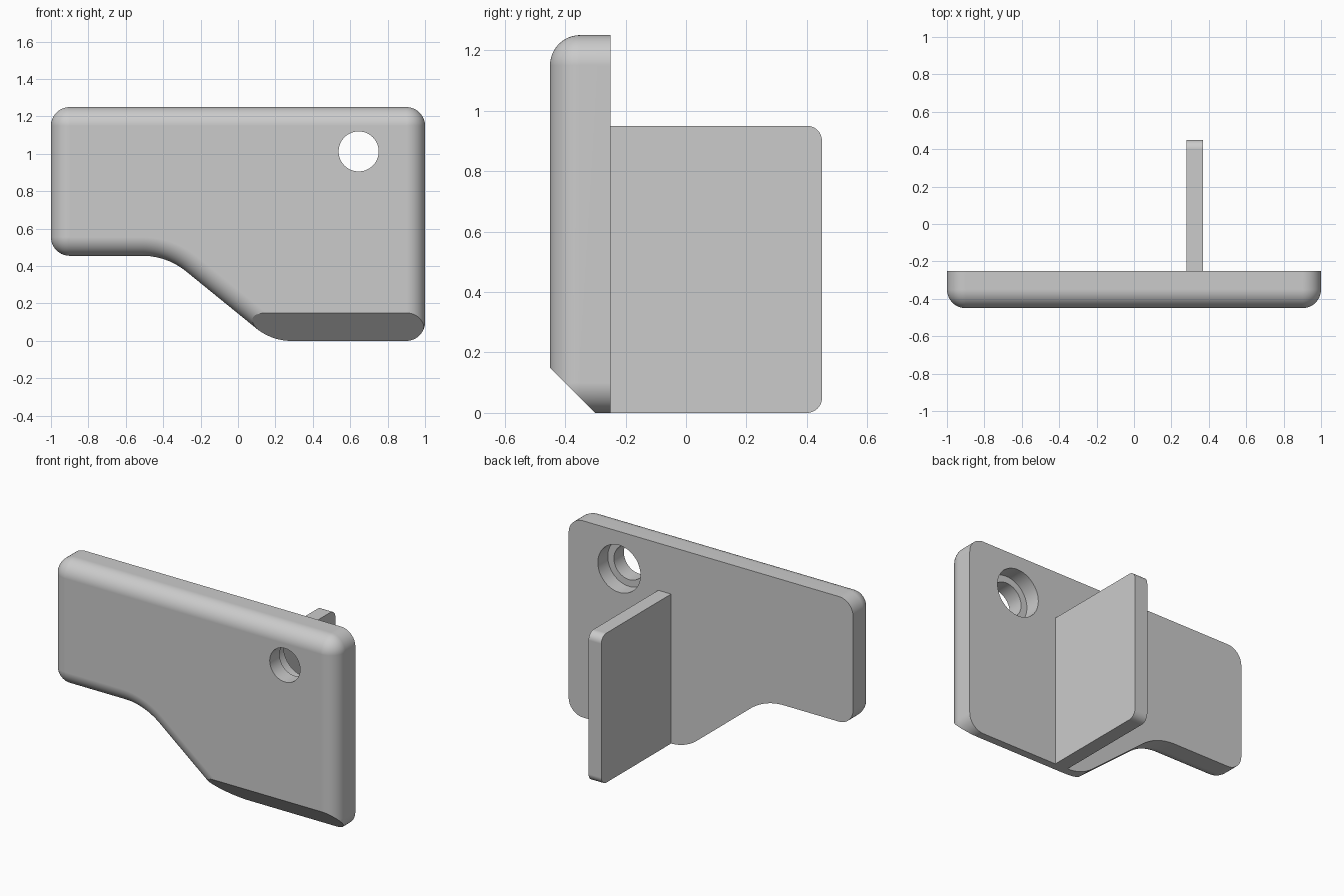
import bpy, bmesh, math
from mathutils import Vector

if "Cube" in bpy.data.objects:
    bpy.data.objects.remove(bpy.data.objects["Cube"], do_unlink=True)

grey = bpy.data.materials.new("light grey")
grey.use_nodes = True
grey.diffuse_color = (0.6, 0.6, 0.6, 1)
grey.node_tree.nodes["Principled BSDF"].inputs["Base Color"].default_value = (0.6, 0.6, 0.6, 1)

FRONT, BACK = -0.45, -0.25


def rounded(corners, inset=0.0, steps=12):
    """Counter-clockwise outline with rounded corners, moved inward by inset."""
    points = []
    for i, (x, y, radius) in enumerate(corners):
        p = Vector((x, y))
        to_prev = (Vector(corners[i - 1][:2]) - p).normalized()
        to_next = (Vector(corners[(i + 1) % len(corners)][:2]) - p).normalized()
        half = to_prev.angle(to_next) / 2
        turn = -to_prev.x * to_next.y + to_prev.y * to_next.x
        side = 1 if turn > 0 else -1
        centre = p + (to_prev + to_next).normalized() * radius / math.sin(half)
        r = max(radius - side * inset, 0)
        normal = Vector((-to_prev.y, to_prev.x)) * side
        start = math.atan2(normal.y, normal.x)
        sweep = side * (math.pi - 2 * half)
        for k in range(steps + 1):
            a = start + sweep * k / steps
            points.append(centre + r * Vector((math.cos(a), math.sin(a))))
    return points


def loft(bm, rings):
    """Skin matching closed rings and cap both ends."""
    loops = [[bm.verts.new(co) for co in ring] for ring in rings]
    for a, b in zip(loops, loops[1:]):
        for i in range(len(a)):
            bm.faces.new((a[i - 1], a[i], b[i], b[i - 1]))
    bm.faces.new(loops[0])
    bm.faces.new(loops[-1])
    bmesh.ops.remove_doubles(bm, verts=bm.verts[:], dist=0.0005)


def finish(name, bm):
    bmesh.ops.recalc_face_normals(bm, faces=bm.faces[:])
    mesh = bpy.data.meshes.new(name)
    bm.to_mesh(mesh)
    bm.free()
    mesh.materials.append(grey)
    obj = bpy.data.objects.new(name, mesh)
    bpy.context.collection.objects.link(obj)
    return obj


def smooth(obj):
    bpy.ops.object.select_all(action="DESELECT")
    obj.select_set(True)
    bpy.context.view_layer.objects.active = obj
    bpy.ops.object.shade_smooth_by_angle(angle=math.radians(25))
    obj.modifiers.new("flat_faces", "WEIGHTED_NORMAL").keep_sharp = True


# Plate: stepped outline with a rounded front rim
outline = [(-1, 1.25, 0.1), (-1, 0.455, 0.1), (-0.38, 0.455, 0.37),
           (0.18, 0, 0.3), (1, 0, 0.1), (1, 1.25, 0.1)]
RIM = 0.1
rings = [[(p.x, BACK, p.y) for p in rounded(outline)]]
for k in range(13):
    a = math.pi / 2 * k / 12
    inset, y = RIM * (1 - math.cos(a)), FRONT + RIM * (1 - math.sin(a))
    rings.append([(p.x, y, p.y) for p in rounded(outline, inset)])
bm = bmesh.new()
loft(bm, rings)

# Slanted cut along the lower front edge
cut = bmesh.ops.bisect_plane(bm, geom=bm.verts[:] + bm.edges[:] + bm.faces[:], dist=1e-5,
                             plane_co=(0, FRONT, 0.15), plane_no=(0, -1, -1), clear_outer=True)
bmesh.ops.holes_fill(bm, edges=[e for e in bm.edges if e.is_boundary], sides=0)
plate = finish("plate", bm)

# Screw hole with a wider recess at the back
for name, radius, y0, y1 in (("hole_cutter", 0.107, -0.6, -0.1),
                             ("recess_cutter", 0.15, -0.35, -0.1)):
    bm = bmesh.new()
    angles = [2 * math.pi * i / 64 for i in range(64)]
    loft(bm, [[(0.645 + radius * math.cos(a), y, 1.013 + radius * math.sin(a))
               for a in angles] for y in (y0, y1)])
    cutter = finish(name, bm)
    cutter.hide_render = True
    mod = plate.modifiers.new(name, "BOOLEAN")
    mod.operation, mod.solver, mod.object = "DIFFERENCE", "EXACT", cutter
    bpy.context.view_layer.objects.active = plate
    bpy.ops.object.modifier_apply(modifier=name)
    bpy.data.objects.remove(cutter, do_unlink=True)
smooth(plate)

# Rear fin standing out from the plate
side = [(BACK, 0, 0), (0.45, 0, 0.05), (0.45, 0.95, 0.05), (BACK, 0.95, 0)]
bm = bmesh.new()
loft(bm, [[(x, p.x, p.y) for p in rounded(side)] for x in (0.28, 0.37)])
smooth(finish("rear_fin", bm))
